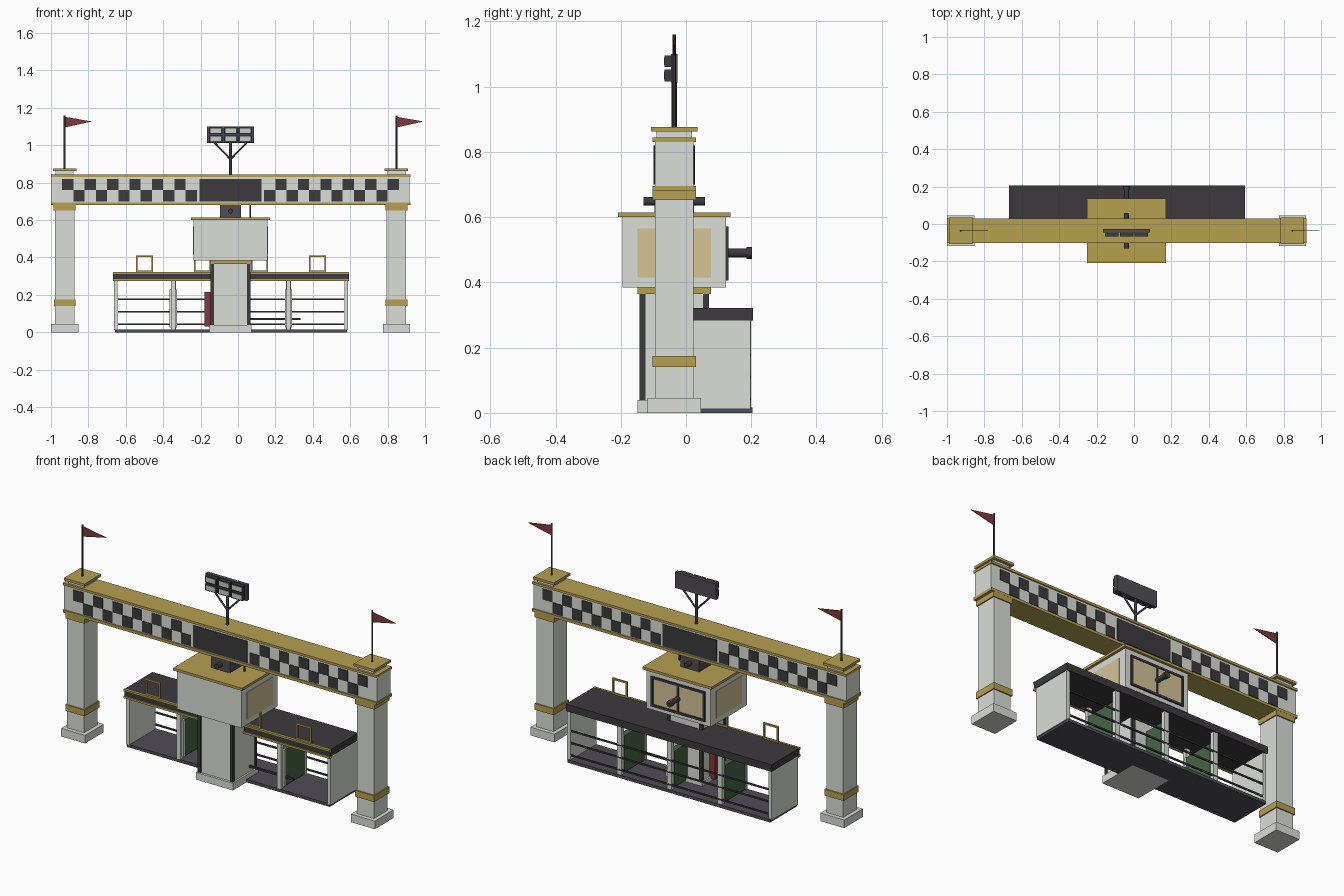
import bpy, bmesh, math
from mathutils import Vector, Matrix

if "Cube" in bpy.data.objects:
    bpy.data.objects.remove(bpy.data.objects["Cube"])

CX, CY = -0.04, -0.036          # arch centre line


def mat(name, r, g, b):
    m = bpy.data.materials.new(name)
    m.diffuse_color = (r, g, b, 1)
    m.use_nodes = True
    m.node_tree.nodes["Principled BSDF"].inputs["Base Color"].default_value = m.diffuse_color
    return m


WHITE = mat("white", .70, .73, .68)
GOLD = mat("gold", .47, .35, .08)
DARK = mat("dark", .045, .042, .045)
FLOOR = mat("floor", .08, .075, .09)
CREAM = mat("cream", .67, .55, .31)
GREEN = mat("green", .06, .13, .06)
RED = mat("red", .22, .04, .045)
GLASS = mat("lamp_glass", .55, .62, .58)


def finish(name, bm, m):
    me = bpy.data.meshes.new(name)
    bm.to_mesh(me)
    bm.free()
    me.materials.append(m)
    ob = bpy.data.objects.new(name, me)
    bpy.context.collection.objects.link(ob)
    return ob


def boxes(name, m, *items):
    """Each item is (x0, x1, y0, y1, z0, z1)."""
    bm = bmesh.new()
    for x0, x1, y0, y1, z0, z1 in items:
        mx = Matrix.Translation(((x0 + x1) / 2, (y0 + y1) / 2, (z0 + z1) / 2))
        mx = mx @ Matrix.Diagonal((x1 - x0, y1 - y0, z1 - z0, 1))
        bmesh.ops.create_cube(bm, size=1, matrix=mx)
    return finish(name, bm, m)


def cbox(cx, cy, wx, wy, z0, z1):
    return (cx - wx / 2, cx + wx / 2, cy - wy / 2, cy + wy / 2, z0, z1)


def rods(name, m, r, *segs, n=12, r2=None):
    """Straight round bars between pairs of points."""
    bm = bmesh.new()
    for a, b in segs:
        a, b = Vector(a), Vector(b)
        d = b - a
        mx = Matrix.Translation((a + b) / 2) @ d.to_track_quat('Z', 'Y').to_matrix().to_4x4()
        bmesh.ops.create_cone(bm, cap_ends=True, segments=n, radius1=r,
                              radius2=r if r2 is None else r2, depth=d.length, matrix=mx)
    return finish(name, bm, m)


# Arch columns with bands, caps and flags
for side, s in (("left", -1), ("right", 1)):
    x = CX + s * .887
    boxes(side + "_column", WHITE, cbox(x, CY, .104, .119, .04, .69),
          cbox(x, CY, .095, .11, .84, .862))
    boxes(side + "_column_base", WHITE, cbox(x, CY, .146, .163, 0, .045))
    boxes(side + "_column_bands", GOLD, cbox(x, CY, .116, .132, .14, .175),
          cbox(x, CY, .118, .132, .652, .685), cbox(x, CY, .126, .144, .862, .876))
    rods(side + "_flag_pole", DARK, .005, ((x, CY, .87), (x, CY, 1.16)), n=8)
    bm = bmesh.new()
    pts = [(x, 1.152), (x, 1.095), (x + .146, 1.127)]
    front = [bm.verts.new((px, CY - .002, pz)) for px, pz in pts]
    back = [bm.verts.new((px, CY + .002, pz)) for px, pz in pts]
    bm.faces.new(front)
    bm.faces.new(back[::-1])
    for i in range(3):
        j = (i + 1) % 3
        bm.faces.new((front[j], front[i], back[i], back[j]))
    finish(side + "_flag", bm, RED)

# Cross beam with gold edges
boxes("beam", WHITE, cbox(CX, CY, 1.915, .119, .69, .835))
boxes("beam_edges", GOLD, cbox(CX, CY, 1.922, .133, .68, .695),
      cbox(CX, CY, 1.922, .133, .831, .844))

# Checker tiles and centre board on both faces
tiles = []
for i in range(12):
    z = .76 if i % 2 == 0 else .70
    for s in (-1, 1):
        tiles.append(cbox(CX + s * (.87 - .06 * i), CY, .06, .125, z, z + .06))
boxes("checker_tiles", DARK, *tiles)
boxes("beam_centre_board", DARK, cbox(CX, CY, .33, .127, .70, .82))

# Floodlight on the beam
rods("floodlight_mast", DARK, .008, ((CX, CY, .84), (CX, CY, 1.03)), n=10)
rods("floodlight_braces", DARK, .005, *[((CX, CY, .925), (CX + s * .09, CY, 1.018))
                                       for s in (-1, 1)], n=8)
boxes("floodlight_panel", FLOOR, cbox(CX, CY, .252, .02, 1.012, 1.1))
spots = [(CX + i * .08, z) for i in (-1, 0, 1) for z in (1.034, 1.078)]
boxes("floodlight_housings", DARK, *[(x - .036, x + .036, -.066, -.044, z - .018, z + .018)
                                     for x, z in spots])
boxes("floodlight_lenses", GLASS, *[(x - .028, x + .028, -.068, -.06, z - .012, z + .012)
                                    for x, z in spots])

# Central pillar
boxes("pillar", WHITE, cbox(CX, CY, .207, .2, .03, .37))
boxes("pillar_base", WHITE, cbox(CX, CY, .226, .226, 0, .04))
boxes("pillar_collar", GOLD, cbox(CX, CY, .222, .226, .364, .386))
boxes("pillar_corner_trims", DARK, *[cbox(CX + sx * .098, CY + sy * .097, .018, .018, .04, .365)
                                     for sx in (-1, 1) for sy in (-1, 1)])
boxes("pillar_red_panel", RED, (-.178, -.14, -.045, .0, .03, .215))

# Control cabin
boxes("cabin", WHITE, cbox(CX, CY, .394, .318, .385, .602))
boxes("cabin_roof", GOLD, cbox(CX, CY, .422, .345, .6, .614))
boxes("cabin_side_windows", CREAM, cbox(CX, CY, .4, .226, .415, .565))
boxes("cabin_rear_window", CREAM, (CX - .15, CX + .15, .115, .127, .42, .56))
fx, fy0, fy1 = .165, .12, .131
boxes("rear_window_frame", DARK,
      (CX - fx, CX + fx, fy0, fy1, .406, .418), (CX - fx, CX + fx, fy0, fy1, .56, .572),
      (CX - fx, CX - fx + .012, fy0, fy1, .406, .572),
      (CX + fx - .012, CX + fx, fy0, fy1, .406, .572),
      cbox(CX, .1255, .01, .011, .41, .57))
rods("cabin_camera", DARK, .014, ((CX, .12, .49), (CX, .195, .49)), n=16)
rods("cabin_camera_lens", DARK, .018, ((CX, .185, .49), (CX, .203, .49)), n=16)

# Neck between cabin and beam, with horns and a small cable post
boxes("cabin_neck", FLOOR, cbox(CX, CY, .114, .12, .612, .684))
rods("neck_horns", DARK, .013, ((CX, -.13, .648), (CX, .058, .648)), n=14)
rods("cable_post", DARK, .004, ((.065, CY, .61), (.065, CY, .685)), n=8)

# Starting stalls: floor, end walls, roof
SX = -.0375
boxes("stall_floor", FLOOR, (SX - .62, SX + .62, -.03, .204, 0, .016))
boxes("stall_end_walls", WHITE, *[cbox(SX + s * .616, .084, .02, .228, .012, .29)
                                  for s in (-1, 1)])
boxes("stall_roof", DARK, (SX - .63, SX + .63, -.04, .205, .283, .322))
boxes("stall_roof_gold_edges", GOLD, (SX - .631, SX + .631, -.047, -.036, .312, .323),
      (SX - .631, SX + .631, -.047, -.03, .274, .285))

# Stall dividers: white end posts, green padding
posts, pads, caps = [], [], []
for x in (-.345, SX, .27):
    posts.append(cbox(x, .188, .028, .022, .01, .29))
    pads.append(cbox(x, .088, .034, .18, .025, .225))
    if x != SX:
        posts.append(cbox(x, -.018, .024, .022, .01, .29))
        caps.append(cbox(x, -.006, .04, .016, .025, .228))
boxes("divider_posts", WHITE, *posts)
boxes("divider_pads", GREEN, *pads)
boxes("divider_pad_ends", WHITE, *caps)

# Rear rails and front bar
boxes("rear_rails", DARK, *[cbox(SX, .196, 1.21, .008, z - .004, z + .004)
                            for z in (.042, .11, .177)])
boxes("front_bar", DARK, (.06, .335, .005, .017, .066, .076))

# Gold number frames on the stall roof, one per bay
frames = []
for x in (-.5, -.19, .115, .425):
    for s in (-1, 1):
        frames.append(cbox(x + s * .042, -.03, .009, .009, .322, .41))
    for z in (.322, .402):
        frames.append(cbox(x, -.03, .093, .009, z, z + .009))
boxes("roof_frames", GOLD, *frames)

# Smooth the round bars only
for ob in bpy.data.objects:
    if any(k in ob.name for k in ("pole", "mast", "brace", "camera", "horn", "post")):
        bpy.context.view_layer.objects.active = ob
        ob.select_set(True)
bpy.ops.object.shade_smooth_by_angle(angle=math.radians(50))
